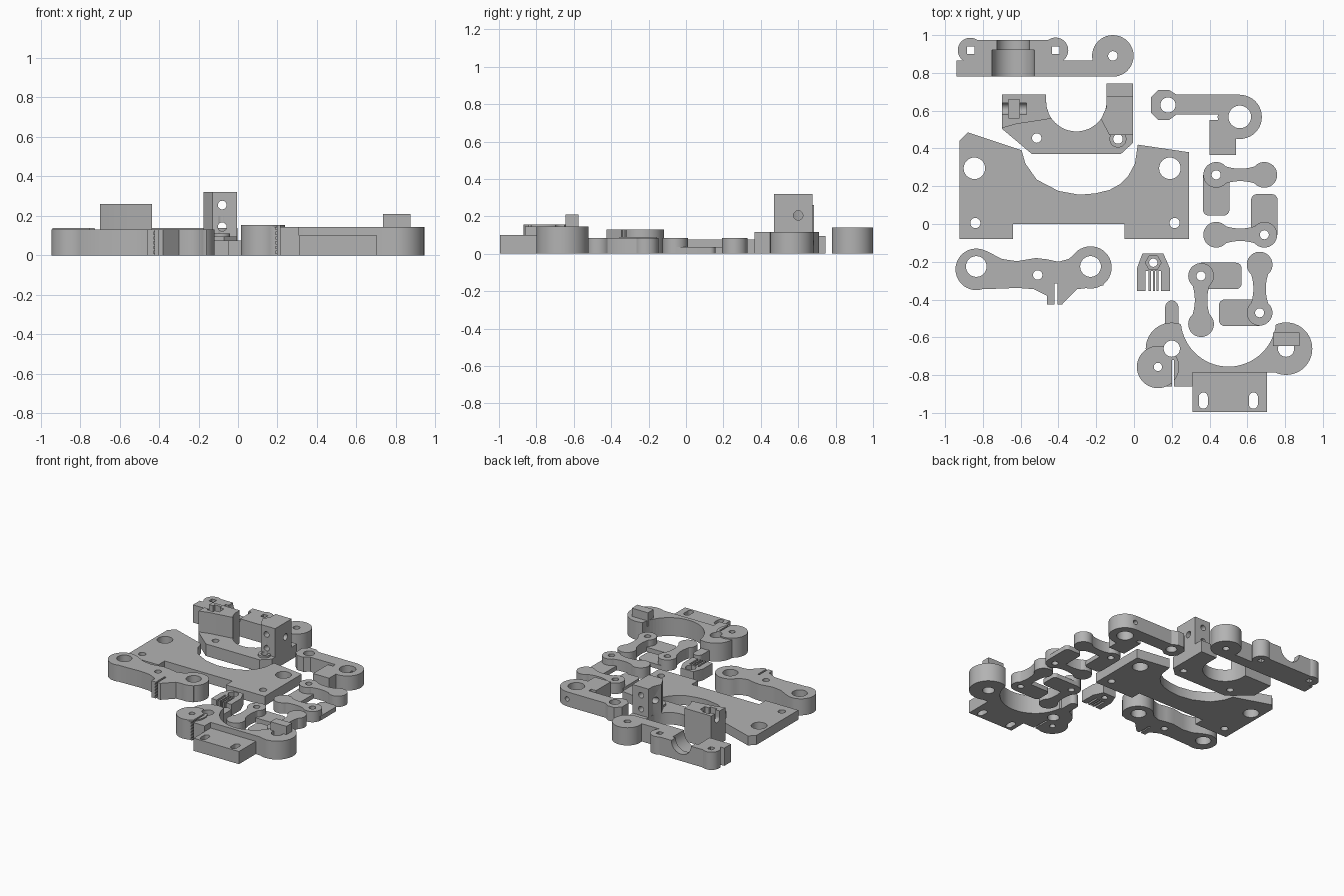
import bpy, bmesh, math

gray = bpy.data.materials.new("plain gray")
gray.diffuse_color = (0.45, 0.45, 0.45, 1)


# --- helpers -------------------------------------------------------------
def prism(pts, z0, z1):
    bm = bmesh.new()
    f = bm.faces.new([bm.verts.new((x, y, z0)) for x, y in pts])
    r = bmesh.ops.extrude_face_region(bm, geom=[f])
    for v in r["geom"]:
        if isinstance(v, bmesh.types.BMVert):
            v.co.z = z1
    bmesh.ops.recalc_face_normals(bm, faces=bm.faces)
    me = bpy.data.meshes.new("solid")
    bm.to_mesh(me)
    bm.free()
    ob = bpy.data.objects.new("solid", me)
    bpy.context.collection.objects.link(ob)
    return ob


def arc(cx, cy, r, a0, a1, n=16):
    return [(cx + r * math.cos(math.radians(a0 + (a1 - a0) * i / n)),
             cy + r * math.sin(math.radians(a0 + (a1 - a0) * i / n))) for i in range(n + 1)]


def disc(x, y, r, z0, z1, n=40):
    return prism(arc(x, y, r, 0, 360, n)[:-1], z0, z1)


def hole(x, y, r, z0=-0.1, z1=0.5):
    return disc(x, y, r, z0, z1, 32)


def box(x0, x1, y0, y1, z0, z1):
    return prism([(x0, y0), (x1, y0), (x1, y1), (x0, y1)], z0, z1)


def rod(axis, x, y, z, r, length, n=32):
    """Cylinder along x or y, starting at the given point."""
    ob = disc(0, 0, r, 0, length, n)
    for v in ob.data.vertices:
        a, b, c = v.co
        v.co = (x + c, y + a, z + b) if axis == "x" else (x + b, y + c, z + a)
    return ob


def part(name, solids, cuts=()):
    base = solids[0]
    base.name = base.data.name = name
    bpy.context.view_layer.objects.active = base
    for op, tools in (("UNION", solids[1:]), ("DIFFERENCE", cuts)):
        for t in tools:
            m = base.modifiers.new("cut", "BOOLEAN")
            m.operation, m.object, m.solver = op, t, "EXACT"
            bpy.ops.object.modifier_apply(modifier=m.name)
            bpy.data.objects.remove(t)
    base.data.materials.clear()
    base.data.materials.append(gray)
    for p in base.data.polygons:
        p.material_index = 0
    bpy.ops.object.select_all(action="DESELECT")
    base.select_set(True)
    bpy.ops.object.shade_smooth_by_angle(angle=math.radians(30))
    return base


# --- rear clamp bar with rod groove and round boss ---------------------------
part("rear_clamp_bar",
     [box(-0.94, -0.11, 0.78, 0.865, 0, 0.14),
      box(-0.865, -0.415, 0.82, 0.975, 0, 0.14),
      disc(-0.867, 0.92, 0.066, 0, 0.14), disc(-0.415, 0.92, 0.067, 0, 0.14),
      disc(-0.112, 0.89, 0.11, 0, 0.14)],
     [rod("y", -0.64, 0.7, 0.14, 0.112, 0.22), rod("y", -0.64, 0.9, 0.14, 0.086, 0.2),
      box(-0.885, -0.845, 0.90, 0.94, -0.1, 0.3), box(-0.435, -0.395, 0.90, 0.94, -0.1, 0.3),
      hole(-0.112, 0.89, 0.025)])

# --- carriage: cradle base with two upright blocks ---------------------------
cradle = arc(-0.305, 0.65, 0.16, 180, 360, 24)
part("carriage",
     [prism([(-0.70, 0.685), (-0.465, 0.685)] + cradle +
            [(-0.145, 0.745), (-0.005, 0.745), (-0.005, 0.43), (-0.07, 0.37),
             (-0.54, 0.37), (-0.70, 0.505)], 0, 0.095),
      prism([(-0.70, 0.685), (-0.465, 0.685)] + arc(-0.305, 0.65, 0.16, 180, 215, 6) +
            [(-0.54, 0.542), (-0.62, 0.53), (-0.70, 0.507)], 0.05, 0.26),
      prism([(-0.145, 0.675), (-0.005, 0.675), (-0.005, 0.47), (-0.13, 0.47),
             (-0.175, 0.555), (-0.145, 0.62)], 0.05, 0.32),
      disc(-0.085, 0.45, 0.045, 0.05, 0.11)],
     [hole(-0.515, 0.455, 0.025), hole(-0.085, 0.45, 0.025, -0.1, 0.2),
      rod("y", -0.08, 0.3, 0.255, 0.022, 0.6), rod("y", -0.08, 0.4, 0.145, 0.022, 0.5),
      rod("x", -0.3, 0.6, 0.205, 0.025, 0.5),
      rod("x", -0.75, 0.61, 0.21, 0.03, 0.18), box(-0.75, -0.57, 0.58, 0.64, 0.21, 0.4),
      box(-0.665, -0.607, 0.56, 0.66, 0.14, 0.4)])

# --- hooked arm ------------------------------------------------------------
part("hooked_arm",
     [prism([(0.09, 0.67), (0.13, 0.71), (0.185, 0.71), (0.225, 0.685), (0.56, 0.685),
             (0.56, 0.58), (0.225, 0.58), (0.185, 0.55), (0.13, 0.55), (0.09, 0.59)], 0, 0.115),
      disc(0.56, 0.567, 0.117, 0, 0.115), box(0.40, 0.54, 0.365, 0.55, 0, 0.115)],
     [hole(0.18, 0.63, 0.04), hole(0.56, 0.567, 0.06),
      rod("y", 0.56, 0.6, 0.058, 0.018, 0.15)])

# --- main plate --------------------------------------------------------------
part("main_plate",
     [prism([(-0.925, -0.08), (-0.64, -0.08), (-0.64, 0), (-0.05, 0), (-0.05, -0.08),
             (0.29, -0.08), (0.29, 0.38), (0.02, 0.42), (0.005, 0.32), (-0.03, 0.255),
             (-0.075, 0.21), (-0.13, 0.18), (-0.205, 0.162), (-0.29, 0.155), (-0.40, 0.175),
             (-0.515, 0.235), (-0.575, 0.32), (-0.595, 0.39), (-0.88, 0.485),
             (-0.925, 0.44)], 0, 0.075)],
     [hole(-0.845, 0.295, 0.057), hole(0.19, 0.295, 0.057),
      hole(-0.84, 0.005, 0.027), hole(0.215, 0.005, 0.027)])

# --- front arm with toothed belt slit ----------------------------------------
part("front_arm",
     [prism([(-0.835, -0.13), (-0.78, -0.143), (-0.70, -0.185), (-0.62, -0.197),
             (-0.52, -0.18), (-0.46, -0.187), (-0.40, -0.2), (-0.345, -0.185),
             (-0.31, -0.155), (-0.23, -0.14), (-0.16, -0.325), (-0.24, -0.338),
             (-0.30, -0.345), (-0.38, -0.425), (-0.46, -0.425), (-0.46, -0.38),
             (-0.53, -0.345), (-0.62, -0.338), (-0.70, -0.342), (-0.82, -0.345),
             (-0.88, -0.325)], 0, 0.13),
      disc(-0.835, -0.24, 0.11, 0, 0.13), disc(-0.23, -0.23, 0.112, 0, 0.13)],
     [hole(-0.835, -0.225, 0.055), hole(-0.23, -0.225, 0.055), hole(-0.51, -0.27, 0.025),
      box(-0.42, -0.406, -0.5, -0.315, -0.1, 0.3)] +
     [box(-0.427, -0.413, -0.5, -0.33, 0.01 + 0.024 * i, 0.022 + 0.024 * i) for i in range(5)])

# --- small belt clip -----------------------------------------------------------
part("belt_clip",
     [prism([(0.045, -0.155), (0.155, -0.155), (0.19, -0.235), (0.19, -0.355),
             (0.015, -0.355), (0.015, -0.235)], 0, 0.09)],
     [box(0.062, 0.076, -0.4, -0.25, -0.1, 0.3), box(0.130, 0.144, -0.4, -0.25, -0.1, 0.3),
      box(0.09, 0.1, -0.4, -0.25, -0.1, 0.3), box(0.11, 0.118, -0.4, -0.25, -0.1, 0.3),
      disc(0.102, -0.205, 0.042, 0.05, 0.2, 6), hole(0.102, -0.205, 0.022)])


# --- four links: dogbone with a thin rounded tab --------------------------------
def link(name, px, py, d, t):
    def at(s, u):
        return (px + d[0] * s + t[0] * u, py + d[1] * s + t[1] * u)
    length, r = 0.255, 0.068
    half = [(length * i / 16, 0.033 + 0.033 * (i / 8 - 1) ** 2) for i in range(17)]
    waist = [at(s, w) for s, w in half] + [at(s, -w) for s, w in reversed(half)]
    tab = [(-0.07, 0)] + arc(-0.04, 0.185, 0.03, 180, 90, 6) + \
        arc(0.04, 0.185, 0.03, 90, 0, 6) + [(0.07, 0)]
    part(name,
         [prism(waist, 0, 0.085), disc(px, py, r, 0, 0.085),
          disc(*at(length, 0), r, 0, 0.085), prism([at(s, u) for s, u in tab], 0, 0.035)],
         [hole(px, py, 0.024)])


link("link_rear", 0.435, 0.26, (1, 0), (0, -1))
link("link_middle", 0.69, -0.057, (-1, 0), (0, 1))
link("link_front_left", 0.355, -0.275, (0, -1), (1, 0))
link("link_front_right", 0.665, -0.47, (0, 1), (-1, 0))

# --- front yoke: two round ends, cradle, mounting foot and pulley disc -----------
slots = [prism(arc(x, -0.916, 0.024, 0, 180, 10) + arc(x, -0.954, 0.024, 180, 360, 10),
               -0.1, 0.3) for x in (0.367, 0.632)]
part("front_yoke",
     [prism(arc(0.5, -0.502, 0.253, 193, 341, 30) +
            [(0.805, -0.66), (0.80, -0.795), (0.735, -0.785), (0.31, -0.785),
             (0.31, -0.86), (0.17, -0.86), (0.2, -0.56)], 0, 0.145),
      disc(0.2, -0.66, 0.138, 0, 0.145), disc(0.805, -0.66, 0.139, 0, 0.145),
      box(0.31, 0.705, -0.995, -0.77, 0, 0.1),
      prism(arc(0.2, -0.44, 0.035, 0, 180, 12) + [(0.165, -0.56), (0.235, -0.56)], 0, 0.085),
      disc(0.127, -0.757, 0.112, 0, 0.155)],
     [hole(0.2, -0.66, 0.043), hole(0.805, -0.66, 0.043), hole(0.127, -0.757, 0.022),
      disc(0.5, -0.502, 0.253, -0.1, 0.5, 64),
      box(0.2, 0.213, -0.9, -0.72, -0.1, 0.3)] + slots +
     [box(0.19, 0.205, -0.9, -0.8, 0.01 + 0.024 * i, 0.022 + 0.024 * i) for i in range(6)])

# --- stop block on the yoke ---------------------------------------------------
part("stop_block", [box(0.735, 0.875, -0.645, -0.575, 0.1, 0.21)])
